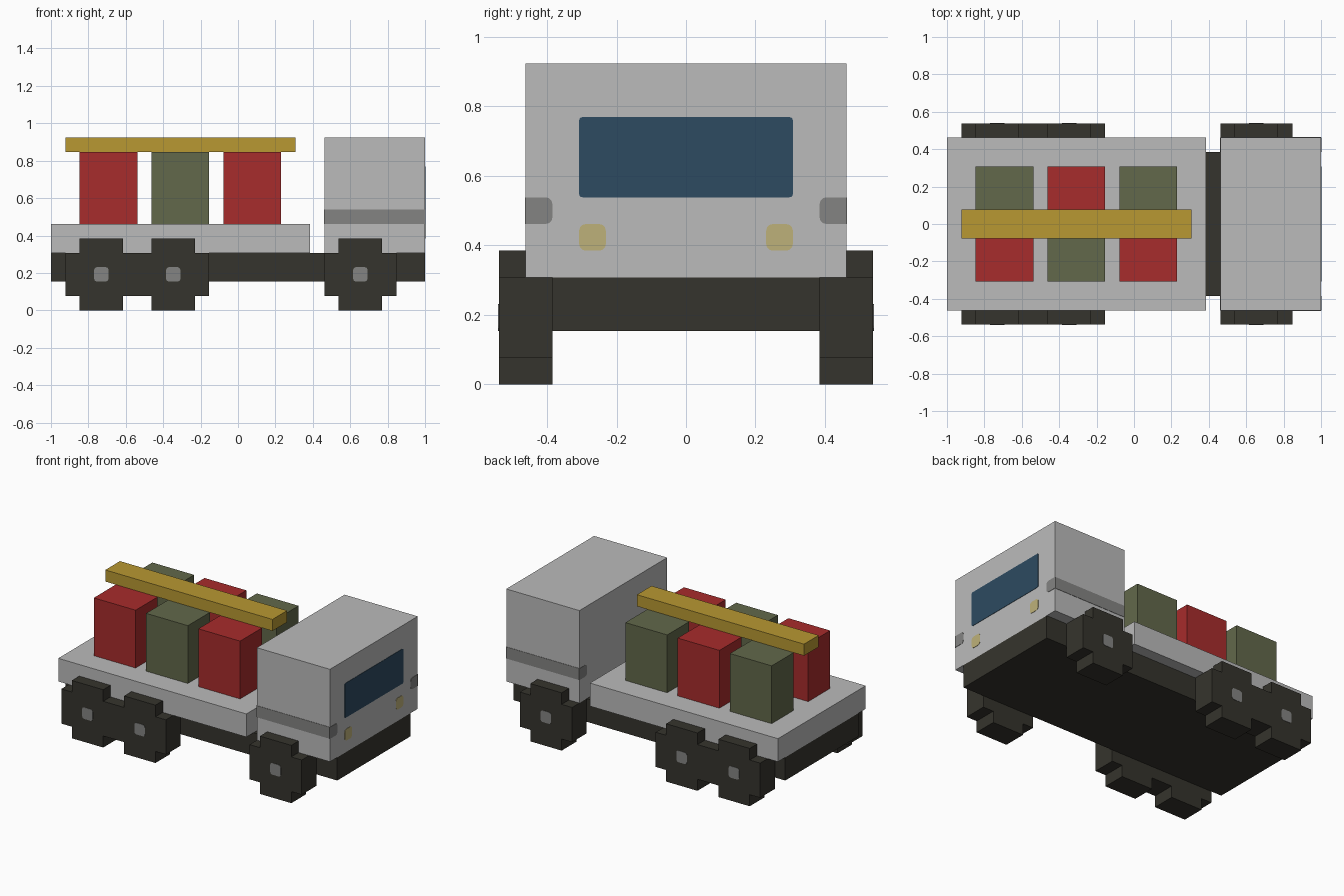
import bpy
import bmesh
import math

U = 1 / 13          # grid step: the truck is 26 steps long
SKIN = 0.03         # half thickness of painted plates, in steps

cube = bpy.data.objects.get("Cube")
if cube:
    bpy.data.objects.remove(cube, do_unlink=True)


def material(name, rgb):
    m = bpy.data.materials.new(name)
    m.use_nodes = True
    m.diffuse_color = (*rgb, 1)
    bsdf = next(n for n in m.node_tree.nodes if n.type == "BSDF_PRINCIPLED")
    bsdf.inputs["Base Color"].default_value = (*rgb, 1)
    bsdf.inputs["Roughness"].default_value = 0.8
    return m


BODY = material("light grey", (0.497, 0.497, 0.497))
DARK = material("dark rubber", (0.036, 0.034, 0.026))
RED = material("crate red", (0.386, 0.025, 0.025))
GREEN = material("olive green", (0.122, 0.138, 0.069))
GOLD = material("golden wood", (0.479, 0.314, 0.032))
GLASS = material("window blue", (0.026, 0.069, 0.119))
GREY = material("mid grey", (0.231, 0.231, 0.225))
LAMP = material("lamp cream", (0.515, 0.440, 0.195))


def prism(name, points, axis, lo, hi, mat):
    """Extrude a 2D outline along x (points are y,z) or y (points are x,z)."""
    bm = bmesh.new()

    def place(p, d):
        v = (d, p[0], p[1]) if axis == "x" else (p[0], d, p[1])
        return [c * U for c in v]

    a = [bm.verts.new(place(p, lo)) for p in points]
    b = [bm.verts.new(place(p, hi)) for p in points]
    bm.faces.new(a)
    bm.faces.new(b[::-1])
    for i in range(len(points)):
        j = (i + 1) % len(points)
        bm.faces.new((a[i], b[i], b[j], a[j]))
    bmesh.ops.recalc_face_normals(bm, faces=bm.faces[:])
    mesh = bpy.data.meshes.new(name)
    bm.to_mesh(mesh)
    bm.free()
    mesh.materials.append(mat)
    ob = bpy.data.objects.new(name, mesh)
    bpy.context.collection.objects.link(ob)
    return ob


def box(name, x, y, z, mat):
    outline = [(x[0], z[0]), (x[1], z[0]), (x[1], z[1]), (x[0], z[1])]
    return prism(name, outline, "y", y[0], y[1], mat)


def rounded(a0, a1, b0, b1, r, corners=(1, 1, 1, 1)):
    """Rectangle outline with rounded corners, from lower left, anticlockwise."""
    pts = []
    spots = ((a0, b0, 1, 1), (a1, b0, -1, 1), (a1, b1, -1, -1), (a0, b1, 1, -1))
    for k, (a, b, sa, sb) in enumerate(spots):
        if not corners[k]:
            pts.append((a, b))
            continue
        for s in range(4):
            t = math.radians(180 + 90 * k + 30 * s)
            pts.append((a + sa * r + r * math.cos(t), b + sb * r + r * math.sin(t)))
    return pts


def plate(name, points, axis, at, mat):
    return prism(name, points, axis, at - SKIN, at + SKIN, mat)


# Main bodies
box("chassis", (-13, 13), (-5, 5), (2, 4), DARK)
box("cargo_bed", (-13, 5), (-6, 6), (4, 6), BODY)
box("cab", (6, 13), (-6, 6), (4, 12), BODY)

# Two rows of crates in alternating colours, with a beam laid between them
for i, x in enumerate((-11, -6, -1)):
    for row, y in enumerate((-4, 1)):
        box(f"crate_{i + 1}_{('right', 'left')[row]}", (x, x + 4), (y, y + 3),
            (6, 11), (RED, GREEN)[(i + row) % 2])
box("top_beam", (-12, 4), (-1, 1), (11, 12), GOLD)

# Wheels: squares with stepped corners, and a small hub plate on each
for label, cx in (("rear", -9.5), ("middle", -4.5), ("front", 8.5)):
    w, n, cz = 2.5, 1.5, 2.5
    outline = [(-n, -w), (n, -w), (n, -n), (w, -n), (w, n), (n, n),
               (n, w), (-n, w), (-n, n), (-w, n), (-w, -n), (-n, -n)]
    outline = [(cx + p, cz + q) for p, q in outline]
    for side, s in (("right", -1), ("left", 1)):
        prism(f"{label}_wheel_{side}", outline, "y", 5 * s, 7 * s, DARK)
        plate(f"{label}_hub_{side}", rounded(cx - .5, cx + .5, 2, 3, 0.2),
              "y", 7 * s, GREY)

# Windscreen and headlamps
plate("windscreen", rounded(-4, 4, 7, 10, 0.12), "x", 13, GLASS)
for side, y in (("right", -4), ("left", 3)):
    plate(f"headlamp_{side}", rounded(y, y + 1, 5, 6, 0.25), "x", 13, LAMP)

# Cab stripe along each side, wrapping a step round the front and back
for side, s in (("right", -1), ("left", 1)):
    plate(f"cab_stripe_{side}", [(6, 6), (13, 6), (13, 7), (6, 7)], "y", 6 * s, GREY)
    y0, ends = (-6, (0, 1, 1, 0)) if s < 0 else (5, (1, 0, 0, 1))
    for end, x in (("front", 13), ("back", 6)):
        plate(f"stripe_{end}_{side}", rounded(y0, y0 + 1, 6, 7, 0.25, ends),
              "x", x, GREY)
